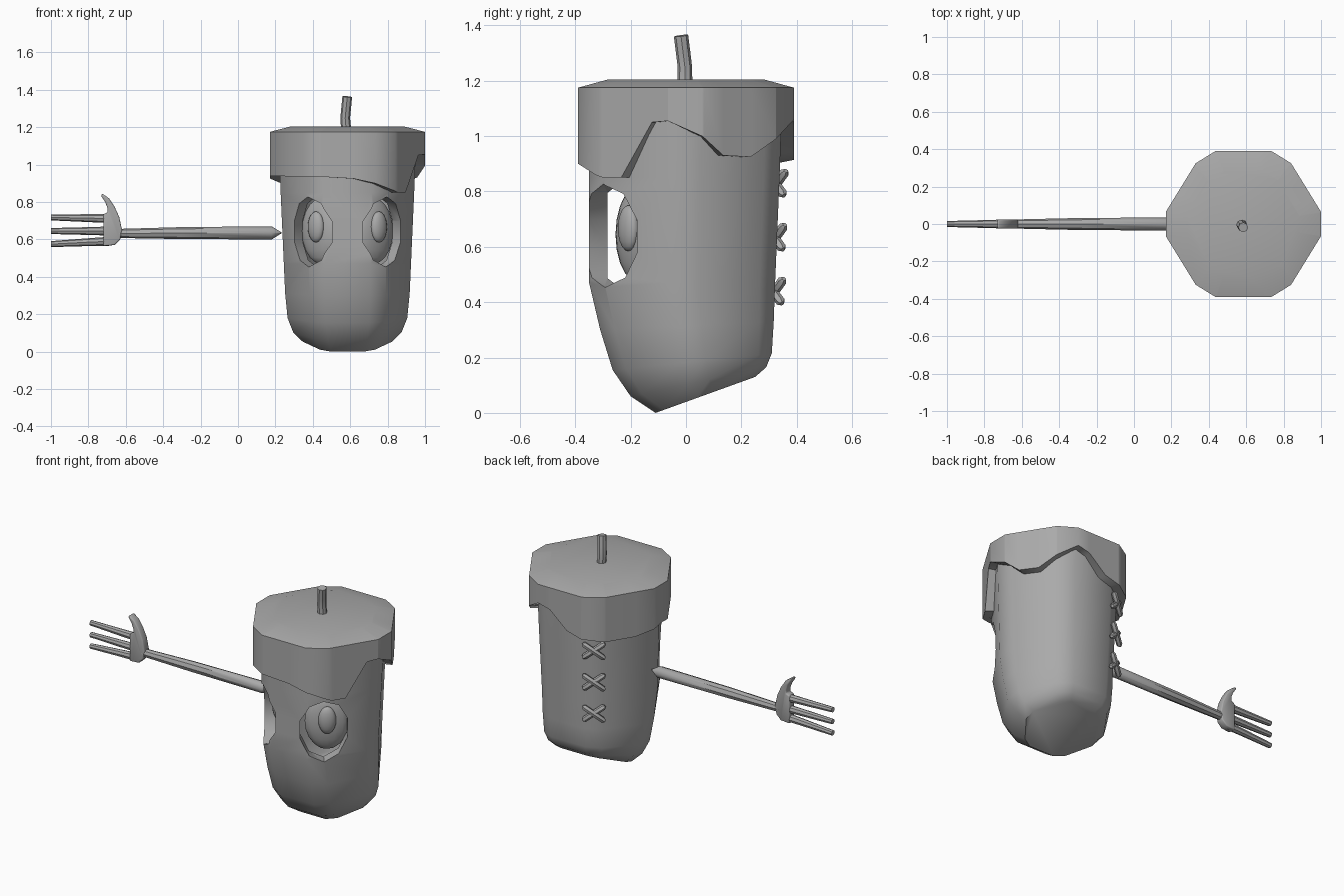
import bpy, bmesh, math
from mathutils import Vector, Matrix

if "Cube" in bpy.data.objects:
    bpy.data.objects.remove(bpy.data.objects["Cube"])

CX = 0.585                                   # body axis
# rounded octagon outline shared by body and cap
Q = [(0.415, 0.065), (0.255, 0.325), (0.15, 0.39)]
OUT = Q + [(-x, y) for x, y in Q[::-1]] + [(-x, -y) for x, y in Q] + [(x, -y) for x, y in Q[::-1]]

grey = bpy.data.materials.new("plain_grey")
grey.diffuse_color = (0.4, 0.4, 0.4, 1)
grey.use_nodes = True
grey.node_tree.nodes["Principled BSDF"].inputs["Base Color"].default_value = grey.diffuse_color


def finish(ob, angle=40):
    if not ob.data.materials:
        ob.data.materials.append(grey)
    bpy.ops.object.select_all(action='DESELECT')
    ob.select_set(True)
    bpy.context.view_layer.objects.active = ob
    bpy.ops.object.shade_smooth_by_angle(angle=math.radians(angle))
    return ob


def to_object(name, bm):
    bmesh.ops.recalc_face_normals(bm, faces=bm.faces)
    me = bpy.data.meshes.new(name)
    bm.to_mesh(me)
    bm.free()
    ob = bpy.data.objects.new(name, me)
    bpy.context.collection.objects.link(ob)
    return ob


def loft(name, rings):
    """Skin a list of equal point rings and close both ends."""
    bm = bmesh.new()
    vr = [[bm.verts.new(p) for p in r] for r in rings]
    n = len(vr[0])
    for a, b in zip(vr, vr[1:]):
        for i in range(n):
            j = (i + 1) % n
            bm.faces.new((a[i], a[j], b[j], b[i]))
    bm.faces.new(vr[0][::-1])
    bm.faces.new(vr[-1])
    return to_object(name, bm)


def tube(name, path, sides=8):
    """Round tube through (x, y, z, radius) points."""
    pts = [Vector(p[:3]) for p in path]
    rings = []
    for i, p in enumerate(pts):
        d = (pts[min(i + 1, len(pts) - 1)] - pts[max(i - 1, 0)]).normalized()
        u = d.cross(Vector((0, 1, 0))).normalized()
        v = d.cross(u)
        rings.append([p + path[i][3] * (math.cos(t) * u + math.sin(t) * v)
                      for t in (2 * math.pi * k / sides for k in range(sides))])
    return finish(loft(name, rings))


def apply_modifiers(ob):
    dg = bpy.context.evaluated_depsgraph_get()
    me = bpy.data.meshes.new_from_object(ob.evaluated_get(dg))
    ob.modifiers.clear()
    ob.data = me


# Body shell: front y, front z, back y, back z, half width
rows = [(-.11, 0, .25, .13, .24), (-.20, .06, .29, .165, .29), (-.265, .155, .31, .215, .32),
        (-.31, .30, .317, .33, .333), (-.35, .47, .322, .47, .34), (-.35, .85, .338, .85, .357),
        (-.35, 1.12, .347, 1.12, .368)]
rings = []
for fy, fz, by, bz, hx in rows:
    ring = []
    for x, y in OUT:
        t = (y + 0.39) / 0.78
        ring.append((CX + x / 0.415 * hx, fy + (by - fy) * t, fz + (bz - fz) * t))
    rings.append(ring)
body = loft("body", rings)
body.data.materials.append(grey)
m = body.modifiers.new("wall", 'SOLIDIFY')
m.thickness, m.offset = 0.07, -1

# Eye sockets, eyeballs and pupils, turned outward
for side, label in ((1, "right"), (-1, "left")):
    turn = Matrix.Rotation(side * math.radians(37), 4, 'Z')
    def place(x, y, z):
        return Matrix.Translation((CX + side * x, y, z)) @ turn

    bm = bmesh.new()
    bmesh.ops.create_cone(bm, cap_ends=True, segments=10, radius1=1, radius2=1, depth=0.4,
                          matrix=place(.185, -.265, .64) @ Matrix.Diagonal((.139, 1, .187, 1))
                          @ Matrix.Rotation(math.pi / 2, 4, 'X'))
    cutter = to_object(label + "_socket_cutter", bm)
    cutter.data.materials.append(grey)
    cutter.hide_render = True
    cutter.hide_set(True)
    b = body.modifiers.new(label + "_socket", 'BOOLEAN')
    b.operation, b.solver, b.object = 'DIFFERENCE', 'EXACT', cutter

    for part, loc, size in (("eyeball", (.14, -.17, .645), (.125, .05, .175)),
                            ("pupil", (.168, -.208, .667), (.05, .03, .083))):
        bm = bmesh.new()
        bmesh.ops.create_uvsphere(bm, u_segments=16, v_segments=10, radius=1,
                                  matrix=place(*loc) @ Matrix.Diagonal((*size, 1)))
        finish(to_object(label + "_" + part, bm), 60)
apply_modifiers(body)
finish(body)

# Dripping cap: (angle, lower edge height)
drip = [(-180, .94), (-110, .935), (-85, .925), (-69, .90), (-48, .85), (-37, .85), (-18, 1.05),
        (-9, 1.055), (8, 1.0), (20, .93), (37, .925), (52, .99), (69, 1.06), (80, 1.04),
        (97, .94), (110, .915), (130, .90), (155, .90), (180, .94)]


def drip_z(a):
    for (a0, z0), (a1, z1) in zip(drip, drip[1:]):
        if a0 <= a <= a1:
            return z0 + (z1 - z0) * (a - a0) / (a1 - a0)


def outline_at(a):
    d = Vector((math.cos(math.radians(a)), math.sin(math.radians(a))))
    for p, q in zip(OUT, OUT[1:] + OUT[:1]):
        p, q = Vector(p), Vector(q)
        e = q - p
        den = d.x * e.y - d.y * e.x
        r = (p.x * e.y - p.y * e.x) / den if abs(den) > 1e-9 else -1
        s = (r * d - p).dot(e) / e.length_squared
        if r > 0 and -1e-4 <= s <= 1.0001:
            return r * d


angles = {round(math.degrees(math.atan2(y, x)), 1) for x, y in OUT} | {a for a, _ in drip[1:]}
cols = [(outline_at(a), drip_z(a)) for a in sorted(angles)]
cap_rings = [[(CX + p.x * s, p.y * s, z if top is None else top) for p, z in cols]
             for s, top in ((.72, 1.205), (1, 1.175), (1, None), (.85, None), (.84, 1.13))]
finish(loft("dripping_cap", cap_rings), 50)

# Bent stem
tube("stem", [(.578, -.004, 1.19, .027), (.573, -.004, 1.25, .026),
              (.578, -.010, 1.30, .026), (.584, -.018, 1.363, .026)])

# Arm with pointed shoulder end
tube("arm", [(-.65, 0, .632, .024), (-.3, 0, .634, .032), (.18, 0, .635, .035), (.235, 0, .635, .001)])

# Palm with thumb: extruded silhouette with rounded edges
palm_outline = [(-.72, .565), (-.66, .57), (-.63, .60), (-.62, .65), (-.635, .72), (-.66, .775),
                (-.69, .82), (-.725, .845), (-.733, .835), (-.71, .80), (-.697, .765),
                (-.697, .745), (-.72, .735)]
palm = loft("palm_and_thumb", [[(x, y, z) for x, z in palm_outline] for y in (-.024, .024)])
bv = palm.modifiers.new("round", 'BEVEL')
bv.width, bv.segments, bv.limit_method, bv.angle_limit = .009, 2, 'ANGLE', math.radians(60)
apply_modifiers(palm)
finish(palm, 50)

# Fingers
for i, (zb, zt) in enumerate(((.59, .575), (.645, .645), (.712, .718))):
    tube(f"finger_{i + 1}", [(-.69, 0, zb, .024), (-.80, 0, zb * .7 + zt * .3, .021), (-1.0, 0, zt, .016)])

# Cross stitches on the back left corner
normal = Vector((-.53, .85, 0)).normalized()
across = Vector((-normal.y, normal.x, 0))
for i, z in enumerate((.83, .635, .44)):
    base = Vector((CX - .176 - .012 * (z - .635), .311 + .02 * (z - .635), z)) + normal * .008
    for j, s in enumerate((1, -1)):
        d = (across * .062 + Vector((0, 0, s * .045)))
        c = base + normal * .008 * j
        tube(f"stitch_{i + 1}_{j + 1}", [(*(c + d * k), r) for k, r in
                                         ((-1, .009), (-.85, .017), (.85, .017), (1, .009))], 6)
